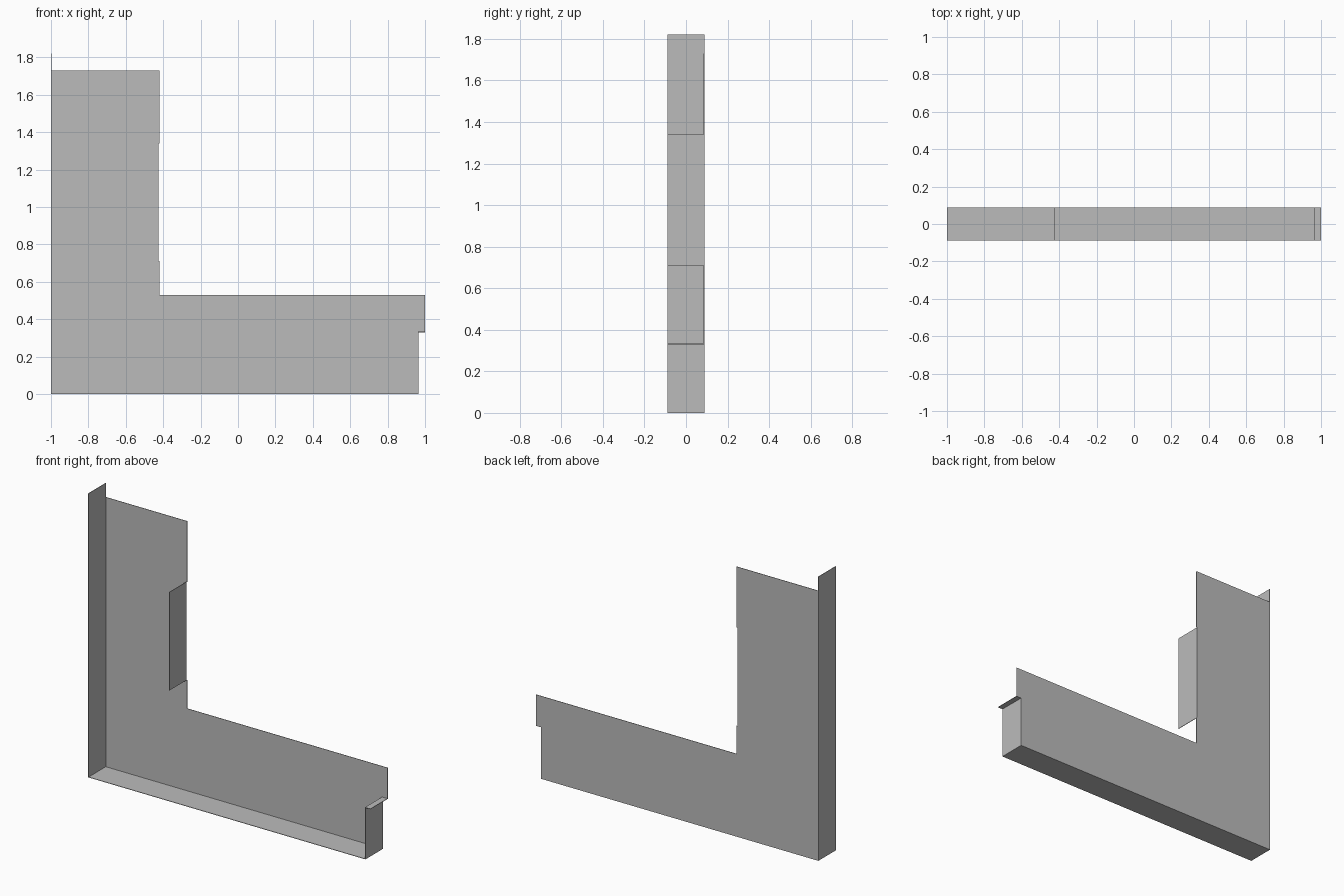
import bpy

cube = bpy.data.objects.get("Cube")
if cube:
    bpy.data.objects.remove(cube, do_unlink=True)

DEPTH = 0.088   # half the flange width
SHEET = 0.003   # sheet metal thickness

grey = bpy.data.materials.new("sheet_grey")
grey.use_nodes = True
grey.diffuse_color = (0.5, 0.5, 0.5, 1)
grey.node_tree.nodes["Principled BSDF"].inputs["Base Color"].default_value = (0.5, 0.5, 0.5, 1)


def sheet(name, verts, faces):
    """Thin sheet thickened toward its face normals."""
    mesh = bpy.data.meshes.new(name)
    mesh.from_pydata(verts, [], faces)
    mesh.materials.append(grey)
    obj = bpy.data.objects.new(name, mesh)
    bpy.context.collection.objects.link(obj)
    mod = obj.modifiers.new("thickness", 'SOLIDIFY')
    mod.thickness = SHEET
    mod.offset = 1
    mod.use_even_offset = True
    return obj


def bent_strip(name, path):
    """Strip following an x-z path across the full depth."""
    n = len(path)
    verts = [(x, y, z) for y in (-DEPTH, DEPTH) for x, z in path]
    faces = [(i, i + 1, n + i + 1, n + i) for i in range(n - 1)]
    return sheet(name, verts, faces)


# L-shaped back panel, stepped at its far end and along the inner flange
outline = [(-1, 0), (0.965, 0), (0.965, 0.33), (1, 0.33), (1, 0.53),
           (-0.42, 0.53), (-0.42, 0.71), (-0.425, 0.71),
           (-0.425, 1.34), (-0.42, 1.34), (-0.42, 1.73), (-1, 1.73)]
sheet("back_panel", [(x, DEPTH, z) for x, z in outline], [range(len(outline))])

# Outer flange: tall side, bottom, short end and its small lip
bent_strip("outer_flange", [(-1, 1.82), (-1, 0), (0.965, 0), (0.965, 0.33), (1, 0.33)])

# Short flange on the inner edge of the upright
bent_strip("inner_flange", [(-0.425, 0.71), (-0.425, 1.34)])
